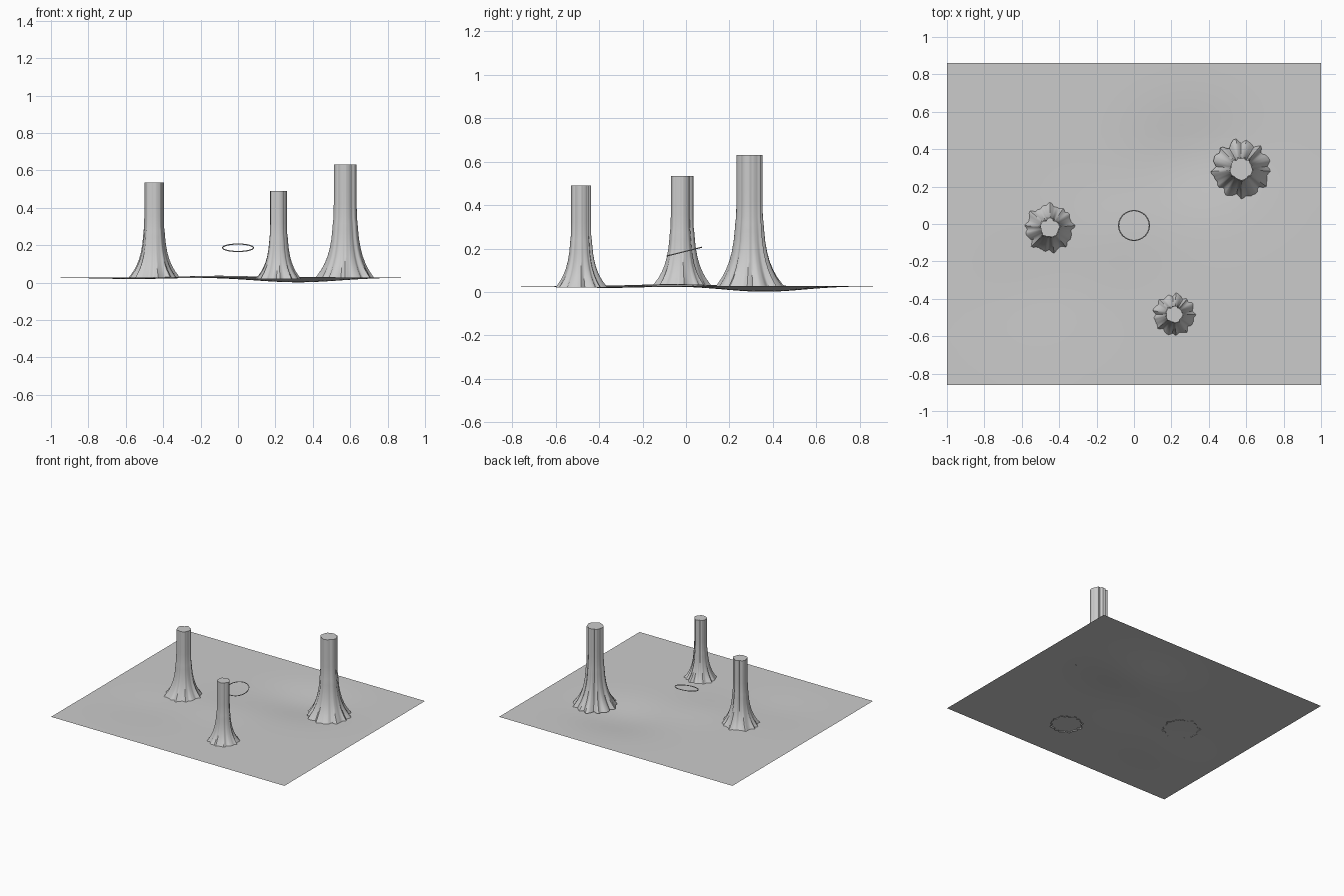
import bpy, bmesh, math
from mathutils import Matrix, Vector

if "Cube" in bpy.data.objects:
    bpy.data.objects.remove(bpy.data.objects["Cube"])


def make_object(name, bm, smooth=True):
    bmesh.ops.recalc_face_normals(bm, faces=bm.faces)
    me = bpy.data.meshes.new(name)
    bm.to_mesh(me)
    bm.free()
    ob = bpy.data.objects.new(name, me)
    bpy.context.collection.objects.link(ob)
    if smooth:
        bpy.ops.object.select_all(action='DESELECT')
        bpy.context.view_layer.objects.active = ob
        ob.select_set(True)
        bpy.ops.object.shade_smooth_by_angle(angle=math.radians(45))
    return ob


def bump(x, y, cx, cy, sx, sy):
    return math.exp(-((x - cx) / sx) ** 2 - ((y - cy) / sy) ** 2)


# gently rolling ground height
def height(x, y):
    z = 0.027 - 0.026 * bump(x, y, 0.32, 0.36, 0.32, 0.26)
    z += 0.008 * bump(x, y, -0.1, -0.05, 0.25, 0.22)
    z -= 0.008 * bump(x, y, -0.55, -0.35, 0.3, 0.25)
    return z


def sheet(name, x0, x1, y0, y1, nx, ny, lift):
    bm = bmesh.new()
    rows = []
    for j in range(ny + 1):
        y = y0 + (y1 - y0) * j / ny
        row = []
        for i in range(nx + 1):
            x = x0 + (x1 - x0) * i / nx
            row.append(bm.verts.new((x, y, height(x, y) + lift)))
        rows.append(row)
    for a, b in zip(rows, rows[1:]):
        for i in range(nx):
            bm.faces.new((a[i], a[i + 1], b[i + 1], b[i]))
    return make_object(name, bm)


sheet("forest_floor", -1, 1, -0.86, 0.86, 40, 36, 0)
sheet("clearing_patch", -0.51, 0.52, -0.42, 0.46, 24, 20, 0.002)

# trunk profile: height above base (fraction of flare), radius factor
PROFILE = [(0, 2.55), (0.07, 2.32), (0.16, 2.04), (0.27, 1.77), (0.4, 1.53),
           (0.55, 1.34), (0.72, 1.2), (0.87, 1.13), (1.0, 1.08), (1.1, 1.02)]


def trunk(name, x, y, base, top, r, phase):
    bm = bmesh.new()
    seg = 72
    flare = 5.0 * r
    levels = [(base + f * flare, k) for f, k in PROFILE]
    z_last = levels[-1][0]
    levels += [(z_last + (top - z_last) * i / 4, 1.0) for i in range(1, 5)]
    rings = []
    for z, k in levels:
        root = min(1, max(0, (k - 1) / 1.5))
        ring = []
        for i in range(seg):
            t = 2 * math.pi * i / seg
            # buttress ribs fade into a softly five-lobed stem
            rib = 0.055 * math.sin(13 * t + phase) + 0.035 * math.sin(8 * t + 2 * phase)
            rib += 0.03 * math.sin(21 * t + phase)
            lobe = 0.05 * math.sin(5 * t + phase)
            # bark slab and its grooves on the rear side
            d = (t - math.pi / 2 + math.pi) % (2 * math.pi) - math.pi
            groove = -0.16 * math.exp(-((abs(d) - 0.5) / 0.13) ** 2)
            rr = r * k * (1 + rib * (0.3 + 0.7 * root) + lobe * (1 - root)
                          + groove * (1 - 0.4 * root))
            ring.append(bm.verts.new((x + rr * math.cos(t), y + rr * math.sin(t), z)))
        rings.append(ring)
    for a, b in zip(rings, rings[1:]):
        for i in range(seg):
            n = (i + 1) % seg
            bm.faces.new((a[i], a[n], b[n], b[i]))
    bm.faces.new(rings[-1])
    return make_object(name, bm)


trunk("left_trunk", -0.45, -0.02, 0.024, 0.535, 0.05, 0.4)
trunk("front_trunk", 0.215, -0.483, 0.02, 0.49, 0.044, 1.7)
trunk("rear_trunk", 0.573, 0.295, 0.022, 0.63, 0.059, 2.9)


# thin hovering hoops
def hoop(name, centre, radius, wire, tilt):
    bm = bmesh.new()
    seg, sides = 48, 6
    mat = Matrix.Translation(Vector(centre)) @ Matrix.Rotation(tilt, 4, 'X')
    rings = []
    for i in range(seg):
        t = 2 * math.pi * i / seg
        ring = []
        for j in range(sides):
            p = 2 * math.pi * j / sides
            q = radius + wire * math.cos(p)
            co = Vector((q * math.cos(t), q * math.sin(t), wire * math.sin(p)))
            ring.append(bm.verts.new(mat @ co))
        rings.append(ring)
    for i in range(seg):
        a, b = rings[i], rings[(i + 1) % seg]
        for j in range(sides):
            n = (j + 1) % sides
            bm.faces.new((a[j], b[j], b[n], a[n]))
    return make_object(name, bm)


hoop("hovering_hoop", (0, -0.008, 0.186), 0.082, 0.003, math.radians(14))
